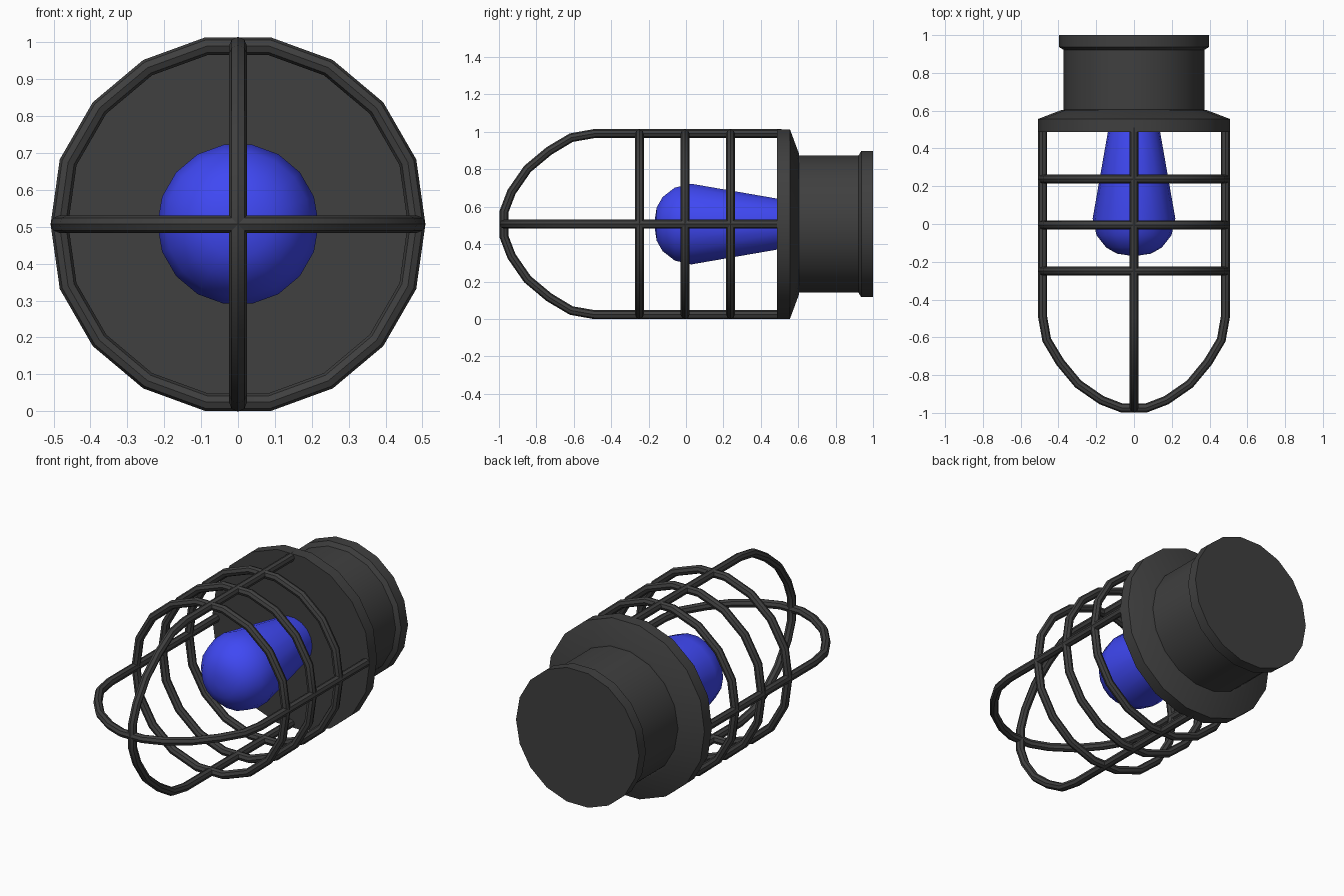
import bpy, bmesh
from math import radians, cos, sin, pi

if "Cube" in bpy.data.objects:
    bpy.data.objects.remove(bpy.data.objects["Cube"])

CZ = 0.507      # height of the lamp axis
SIDES = 18
WIRE = 0.024    # cage wire radius
WIDE = 0.508    # half width of the cage


def material(name, rgb):
    m = bpy.data.materials.new(name)
    m.diffuse_color = (*rgb, 1)
    m.use_nodes = True
    m.node_tree.nodes["Principled BSDF"].inputs["Base Color"].default_value = m.diffuse_color
    return m


DARK = material("dark_grey", (0.05, 0.05, 0.05))
BLUE = material("blue", (0.05, 0.065, 0.9))


def finish(ob, mat):
    bpy.ops.object.select_all(action='DESELECT')
    bpy.context.view_layer.objects.active = ob
    ob.select_set(True)
    if ob.type == 'CURVE':
        bpy.ops.object.convert(target='MESH')
        ob = bpy.context.object
    ob.data.materials.clear()
    ob.data.materials.append(mat)
    bpy.ops.object.shade_smooth_by_angle(angle=radians(35))


def lathe(name, profile, mat):
    """Spin (y, radius) points around the lamp axis."""
    bm = bmesh.new()
    rings = []
    for y, r in profile:
        rings.append([bm.verts.new((max(-WIDE, min(WIDE, r * cos(2 * pi * i / SIDES))), y,
                                    CZ + r * sin(2 * pi * i / SIDES))) for i in range(SIDES)])
    for a, b in zip(rings, rings[1:]):
        for i in range(SIDES):
            j = (i + 1) % SIDES
            bm.faces.new((a[i], a[j], b[j], b[i]))
    bm.faces.new(rings[0])
    bm.faces.new(rings[-1])
    bmesh.ops.recalc_face_normals(bm, faces=bm.faces)
    me = bpy.data.meshes.new(name)
    bm.to_mesh(me)
    bm.free()
    ob = bpy.data.objects.new(name, me)
    bpy.context.collection.objects.link(ob)
    finish(ob, mat)


def wire(name, points, cyclic=False):
    """Round wire along a polyline."""
    cu = bpy.data.curves.new(name, 'CURVE')
    cu.dimensions = '3D'
    cu.bevel_depth = WIRE
    cu.bevel_resolution = 2
    cu.use_fill_caps = True
    sp = cu.splines.new('POLY')
    sp.points.add(len(points) - 1)
    for p, co in zip(sp.points, points):
        p.co = (*co, 1)
    sp.use_cyclic_u = cyclic
    ob = bpy.data.objects.new(name, cu)
    bpy.context.collection.objects.link(ob)
    finish(ob, DARK)


# Base: rim plate, sloped shoulder, neck and end flange
lathe("base", [(0.487, 0.514), (0.556, 0.514), (0.603, 0.385), (0.605, 0.372),
               (0.922, 0.372), (0.937, 0.397), (1.0, 0.397)], DARK)

# Bulb
lathe("bulb", [(-0.166, 0.03), (-0.157, 0.09), (-0.125, 0.147), (-0.06, 0.198),
               (0.028, 0.219), (0.495, 0.137)], BLUE)

# Cage hoops around the bulb
R = 0.514 - WIRE
for n, y in enumerate((-0.249, -0.005, 0.238)):
    wire(f"cage_hoop_{n + 1}",
         [(max(WIRE - WIDE, min(WIDE - WIRE, R * cos(2 * pi * i / SIDES))), y,
           CZ + R * sin(2 * pi * i / SIDES)) for i in range(SIDES)], True)

# Two crossing U-shaped cage bars
k = (WIDE - WIRE) / WIDE
half = [(0.508, -0.49), (0.485, -0.62), (0.41, -0.745), (0.31, -0.865), (0.18, -0.955), (0.07, -0.997)]
half = [(0.508 * k, 0.51)] + [(u * k, -0.49 + (y + 0.49) * k) for u, y in half]
path = half + [(-u, y) for u, y in reversed(half)]
wire("cage_bar_horizontal", [(u, y, CZ) for u, y in path])
wire("cage_bar_vertical", [(0, y, CZ + u) for u, y in path])
